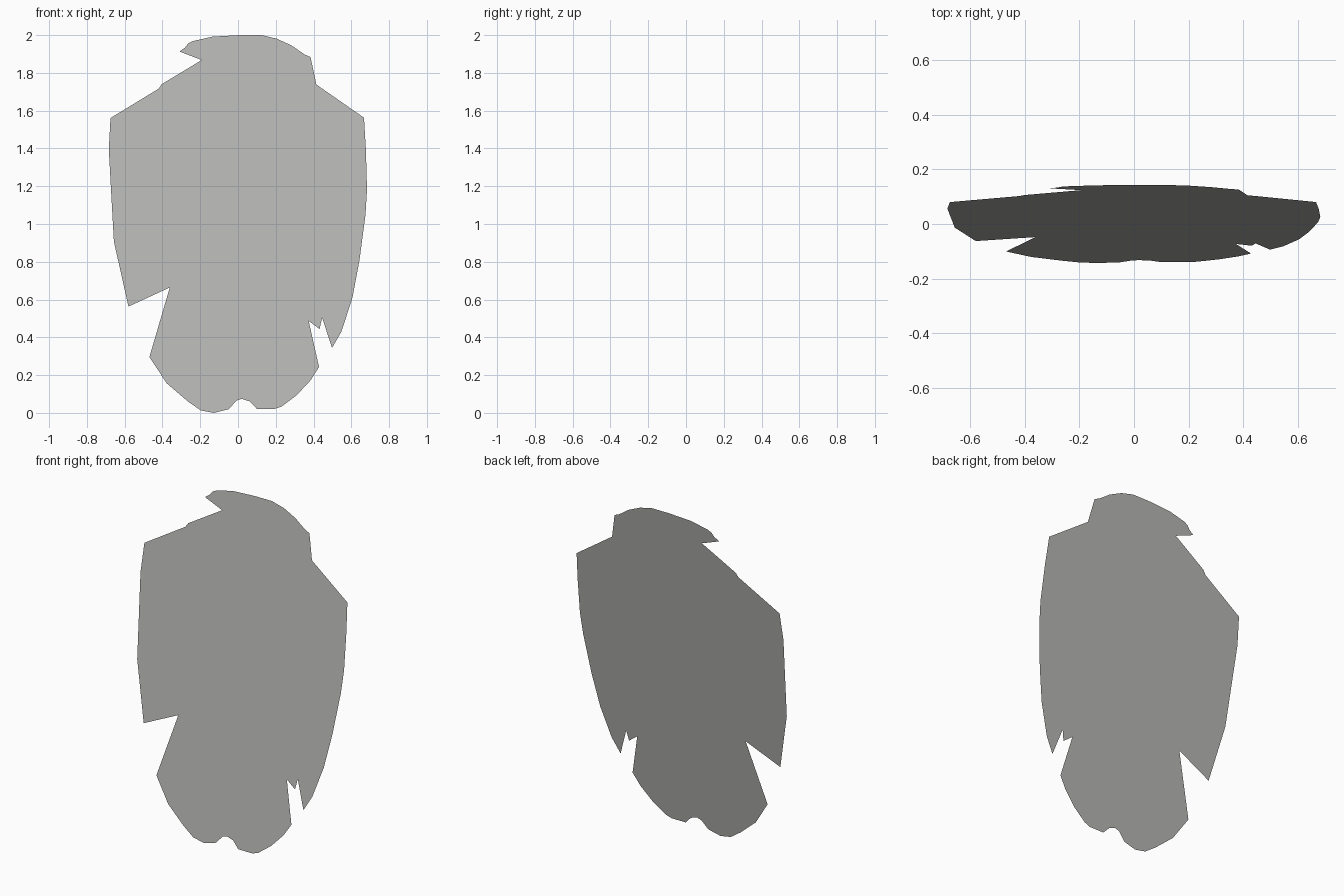
import bpy, bmesh

# Outline of the leaning flat panel, front view (x, z), clockwise from upper left tip
OUTLINE = [
    (-.31, 1.913), (-.28, 1.934), (-.265, 1.955), (-.24, 1.968), (-.134, 1.992), (.01, 2.0),
    (.125, 2.0), (.205, 1.981), (.284, 1.945), (.353, 1.897), (.384, 1.884), (.415, 1.738),
    (.667, 1.563), (.677, 1.394), (.683, 1.183), (.675, 1.05), (.643, .807), (.606, .611),
    (.548, .431), (.498, .344), (.445, .505), (.432, .444), (.374, .487), (.429, .243),
    (.384, .172), (.31, .093), (.231, .034), (.194, .021), (.1, .021), (.062, .061),
    (.02, .074), (-.007, .066), (-.05, .019), (-.128, 0), (-.197, .013), (-.266, .061),
    (-.377, .156), (-.469, .296), (-.361, .664), (-.58, .563), (-.657, .907), (-.662, .997),
    (-.684, 1.394), (-.675, 1.561), (-.419, 1.717), (-.403, 1.741), (-.192, 1.868),
]
LEAN = 0.143  # backward shift per unit of height

grey = bpy.data.materials.new("grey")
grey.diffuse_color = (0.47, 0.47, 0.46, 1)

# Single flat sheet, facing the front
bm = bmesh.new()
verts = [bm.verts.new((x, LEAN * (z - 1), z)) for x, z in OUTLINE]
face = bm.faces.new(verts)
face.normal_update()
if face.normal.y > 0:
    face.normal_flip()
bmesh.ops.triangulate(bm, faces=[face], ngon_method='EAR_CLIP')

mesh = bpy.data.meshes.new("flat_panel")
bm.to_mesh(mesh)
bm.free()
mesh.materials.append(grey)
panel = bpy.data.objects.new("flat_panel", mesh)
bpy.context.collection.objects.link(panel)
